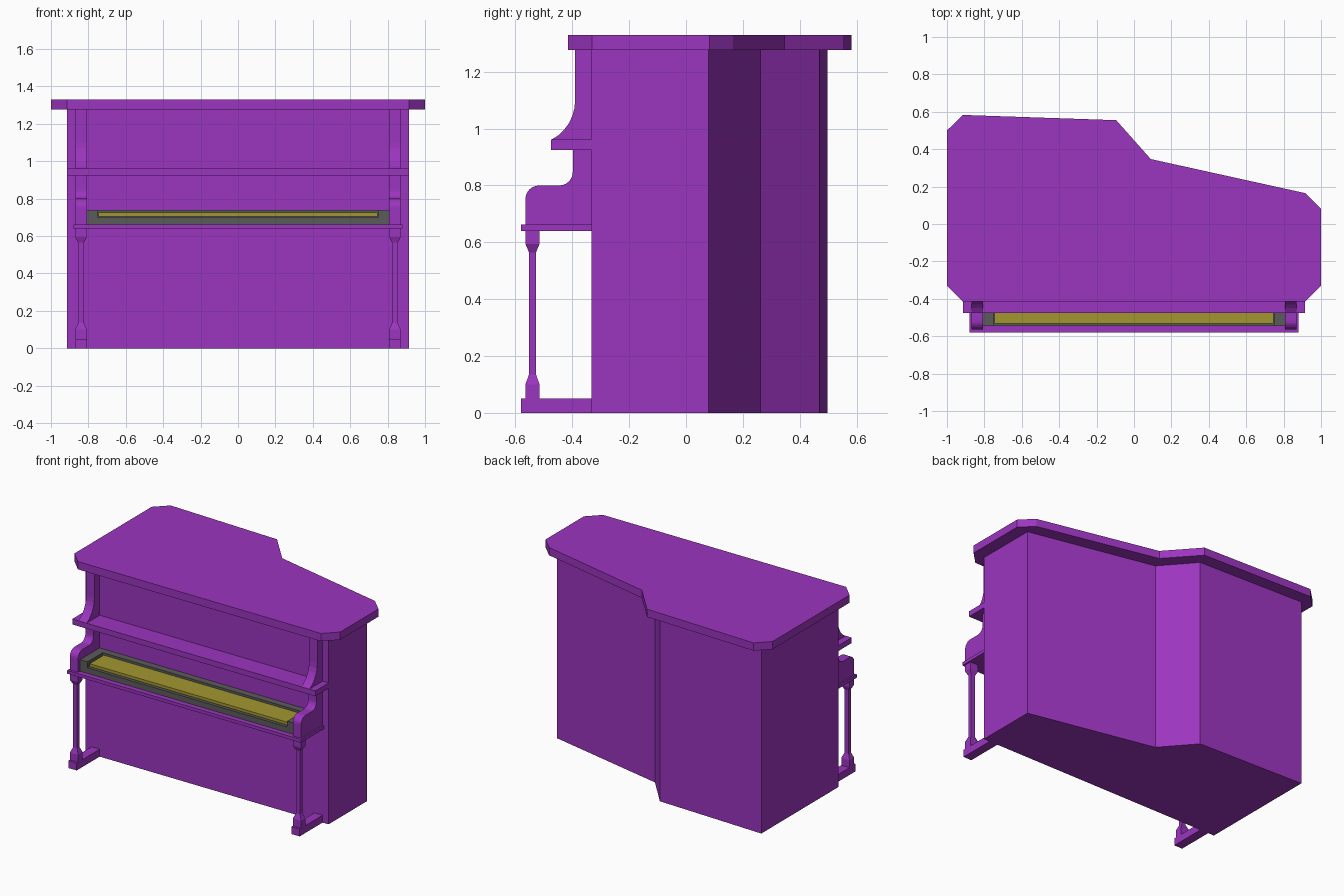
import bpy
from math import sin, cos, radians

if "Cube" in bpy.data.objects:
    bpy.data.objects.remove(bpy.data.objects["Cube"])


def material(name, rgb):
    m = bpy.data.materials.new(name)
    m.diffuse_color = (*rgb, 1)
    m.use_nodes = True
    m.node_tree.nodes["Principled BSDF"].inputs["Base Color"].default_value = m.diffuse_color
    return m


PURPLE = material("purple_wood", (0.33, 0.035, 0.52))
GREY = material("dark_grey", (0.105, 0.105, 0.105))
YELLOW = material("yellow_keys", (0.37, 0.31, 0.03))


def make(name, verts, faces, mat):
    mesh = bpy.data.meshes.new(name)
    mesh.from_pydata(verts, [], faces)
    mesh.materials.append(mat)
    ob = bpy.data.objects.new(name, mesh)
    bpy.context.collection.objects.link(ob)
    return ob


def skin(name, rings, mat):
    """Closed solid through rings with equal point counts."""
    n = len(rings[0])
    faces = [tuple(reversed(range(n)))]
    for r in range(len(rings) - 1):
        a, b = r * n, (r + 1) * n
        faces += [(a + i, a + (i + 1) % n, b + (i + 1) % n, b + i) for i in range(n)]
    faces.append(tuple(range((len(rings) - 1) * n, len(rings) * n)))
    return make(name, [v for ring in rings for v in ring], faces, mat)


def slab(name, outline, z0, z1, mat=PURPLE):
    return skin(name, [[(x, y, z) for x, y in outline] for z in (z0, z1)], mat)


def box(name, x0, x1, y0, y1, z0, z1, mat=PURPLE):
    return slab(name, [(x0, y0), (x1, y0), (x1, y1), (x0, y1)], z0, z1, mat)


def side_panel(name, profile, x0, x1):
    """Extrude a counterclockwise (y, z) profile along x."""
    return skin(name, [[(x, y, z) for y, z in profile] for x in (x0, x1)], PURPLE)


def arc(cy, cz, ry, rz, a0, a1, n=6):
    angles = [radians(a0 + (a1 - a0) * i / n) for i in range(n + 1)]
    return [(cy + ry * cos(a), cz + rz * sin(a)) for a in angles]


def mirror(ob):
    ob.modifiers.new("mirror", "MIRROR").use_axis[0] = True
    return ob


FRONT = -0.333
IN, OUT = 0.808, 0.87

# Case and overhanging lid
slab("case", [(-0.915, FRONT), (0.915, FRONT), (0.915, 0.08), (0.05, 0.262),
              (-0.132, 0.47), (-0.915, 0.497)], 0, 1.28)
slab("lid", [(-0.915, -0.415), (0.915, -0.415), (1, -0.33), (1, 0.082),
             (0.915, 0.165), (0.09, 0.347), (-0.095, 0.555), (-0.915, 0.583),
             (-1, 0.5), (-1, -0.33)], 1.277, 1.33)

# Music shelf and key bed
box("music_shelf", -0.915, 0.915, -0.475, FRONT, 0.925, 0.962)
box("key_bed", -0.88, 0.88, -0.58, FRONT, 0.64, 0.662)

# Upper brackets with a concave sweep
upper = [(FRONT, 0.962), (FRONT, 1.277), (-0.39, 1.277)]
upper += arc(-0.54, 1.10, 0.15, 0.155, 0, -64)
upper.append((-0.475, 0.962))
mirror(side_panel("upper_bracket", upper, IN, OUT))

# Arms: concave inner curve, rounded front corner
arm = [(FRONT, 0.662), (FRONT, 0.925), (-0.398, 0.925)]
arm += arc(-0.446, 0.848, 0.048, 0.048, 0, -90)
arm += arc(-0.517, 0.752, 0.048, 0.048, 90, 180)
arm.append((-0.565, 0.662))
mirror(side_panel("arm", arm, IN, OUT))

# Square tapered legs and feet
rings = []
for z, h in [(0.05, 1), (0.10, 1), (0.135, 0.5), (0.565, 0.5), (0.595, 1), (0.64, 1)]:
    cx, cy, hx, hy = (IN + OUT) / 2, -0.54, 0.031 * h, 0.025 * h
    rings.append([(cx - hx, cy - hy, z), (cx + hx, cy - hy, z),
                  (cx + hx, cy + hy, z), (cx - hx, cy + hy, z)])
mirror(skin("leg", rings, PURPLE))
mirror(box("foot", IN, OUT, -0.58, FRONT, 0, 0.05))

# Keyboard tray, end blocks, back rail and keys
box("key_tray", -IN, IN, -0.545, FRONT, 0.662, 0.70, GREY)
mirror(box("key_end_block", 0.752, IN, -0.545, FRONT, 0.70, 0.74, GREY))
box("key_back_rail", -0.752, 0.752, -0.38, FRONT, 0.70, 0.74, GREY)
box("keys", -0.745, 0.745, -0.532, -0.38, 0.705, 0.725, YELLOW)

# Consistent outward normals
import bmesh
for ob in bpy.context.collection.objects:
    bm = bmesh.new()
    bm.from_mesh(ob.data)
    bmesh.ops.recalc_face_normals(bm, faces=bm.faces)
    bm.to_mesh(ob.data)
    bm.free()
